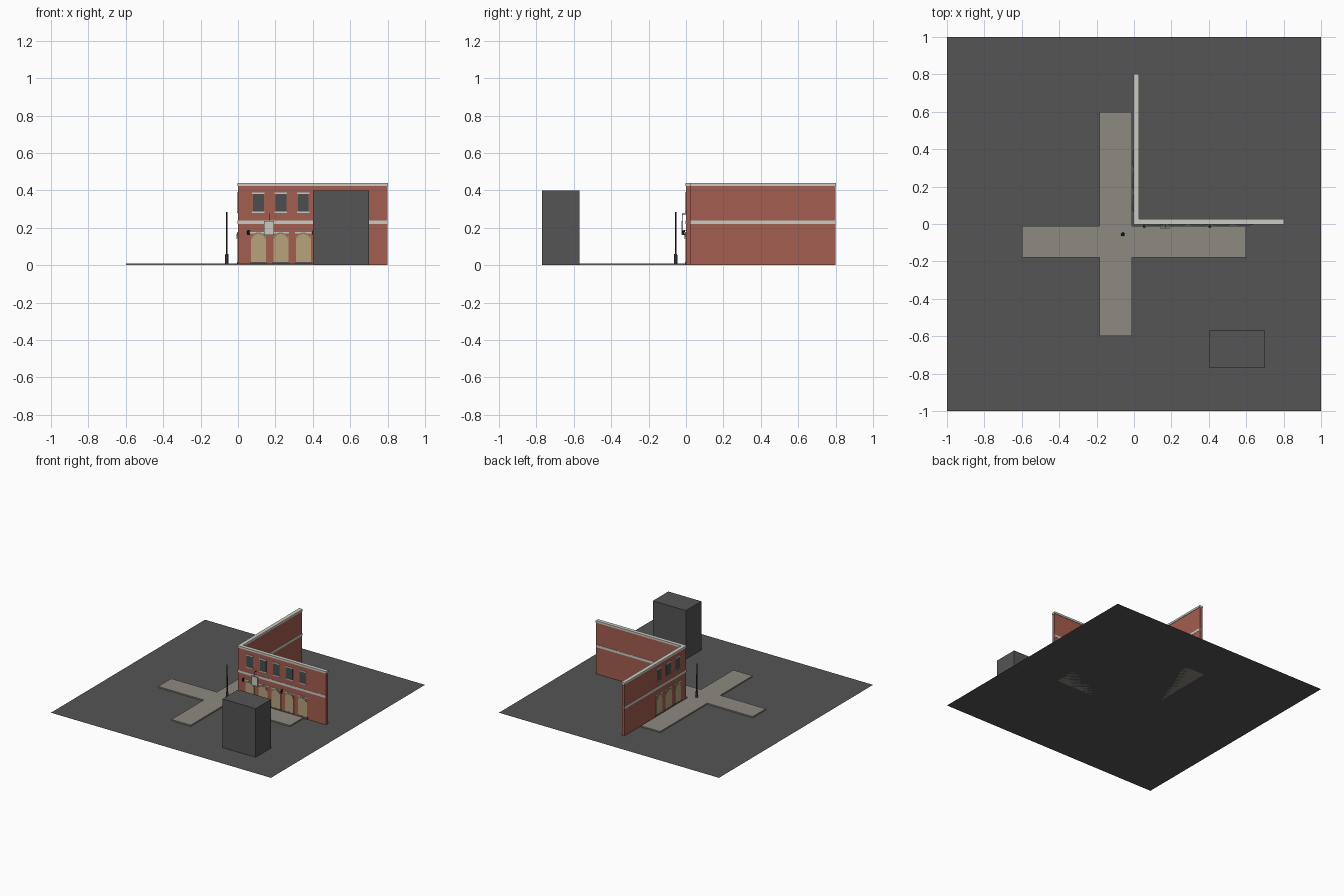
import bpy, bmesh, math

if "Cube" in bpy.data.objects:
    bpy.data.objects.remove(bpy.data.objects["Cube"])


def material(name, rgb):
    m = bpy.data.materials.new(name)
    m.diffuse_color = (*rgb, 1)
    m.use_nodes = True
    m.node_tree.nodes["Principled BSDF"].inputs["Base Color"].default_value = m.diffuse_color
    return m


ASPHALT = material("dark grey", (0.09, 0.09, 0.09))
PAVING = material("warm grey paving", (0.27, 0.25, 0.22))
BRICK = material("red brick", (0.37, 0.11, 0.08))
STONE = material("pale stone", (0.6, 0.6, 0.56))
TAN = material("tan timber", (0.48, 0.36, 0.2))
BROWN = material("dark tan", (0.3, 0.21, 0.12))
GLASS = material("dark glass", (0.07, 0.075, 0.08))
METAL = material("black metal", (0.03, 0.03, 0.03))


def finish(name, bm, mat):
    bmesh.ops.recalc_face_normals(bm, faces=bm.faces)
    me = bpy.data.meshes.new(name)
    bm.to_mesh(me)
    bm.free()
    me.materials.append(mat)
    ob = bpy.data.objects.new(name, me)
    bpy.context.collection.objects.link(ob)
    return ob


def box(name, x, y, z, mat):
    """Box from (min, max) pairs."""
    bm = bmesh.new()
    bmesh.ops.create_cube(bm, size=1)
    for v in bm.verts:
        v.co = [r[0] if c < 0 else r[1] for r, c in zip((x, y, z), v.co)]
    return finish(name, bm, mat)


def prism(name, pts, depth, mat):
    """Extrude a 3D outline along a vector."""
    bm = bmesh.new()
    f = bm.faces.new([bm.verts.new(p) for p in pts])
    new = bmesh.ops.extrude_face_region(bm, geom=[f], use_keep_orig=True)["geom"]
    bmesh.ops.translate(bm, vec=depth, verts=[g for g in new if isinstance(g, bmesh.types.BMVert)])
    return finish(name, bm, mat)


def post(name, x, y, z0, z1, r0, r1, mat, sides=12):
    bm = bmesh.new()
    bmesh.ops.create_cone(bm, cap_ends=True, segments=sides, radius1=r0, radius2=r1, depth=z1 - z0)
    bmesh.ops.translate(bm, vec=(x, y, (z0 + z1) / 2), verts=bm.verts)
    return finish(name, bm, mat)


# Ground sheet and crossing pavements
bm = bmesh.new()
bmesh.ops.create_grid(bm, x_segments=1, y_segments=1, size=1)
finish("ground", bm, ASPHALT)
a, b, e = -0.185, -0.01, 0.6
c, d = -0.18, -0.01
cross = [(a, -e), (b, -e), (b, c), (e, c), (e, d), (b, d),
         (b, e), (a, e), (a, d), (-e, d), (-e, c), (a, c)]
prism("pavement", [(x, y, 0) for x, y in cross], (0, 0, 0.01), PAVING)

# Neighbouring plain block
box("grey_block", (0.4, 0.7), (-0.77, -0.57), (0, 0.4), ASPHALT)

# Corner walls with string course and coping
T = 0.023
box("front_wall", (0, 0.8), (0, T), (0, 0.422), BRICK)
box("side_wall", (0, T), (T, 0.8), (0, 0.422), BRICK)
for label, z, o in (("string_course", (0.22, 0.24), 0.002), ("coping", (0.422, 0.438), 0.004)):
    end = 0.799 if label == "string_course" else 0.802
    box("front_" + label, (-o, end), (-o, T + o), z, STONE)
    box("side_" + label, (-o, T + o), (T + o, end), z, STONE)


# Facade fittings, placed along either street face
def panel(name, u, w, z, out, mat, side):
    along, proud = (u - w / 2, u + w / 2), (-out, 0.002)
    if side:
        box("side_" + name, proud, along, z, mat)
    else:
        box("front_" + name, along, proud, z, mat)


def arch(name, u, r, z, h, out, mat, side):
    arc = [(u + r * math.cos(t * math.pi / 10), z + h * math.sin(t * math.pi / 10)) for t in range(11)]
    if side:
        prism("side_" + name, [(0, p, q) for p, q in arc], (-out, 0, 0), mat)
    else:
        prism("front_" + name, [(p, 0, q) for p, q in arc], (0, -out, 0), mat)


for side, count in ((False, 5), (True, 3)):
    for i in range(count):
        u = 0.109 + 0.12 * i
        # upper window
        panel("window_glass", u, 0.058, (0.288, 0.38), 0.003, GLASS, side)
        panel("window_lintel", u, 0.066, (0.38, 0.389), 0.005, STONE, side)
        panel("window_sill", u, 0.066, (0.28, 0.288), 0.006, STONE, side)
        # ground floor shopfront
        panel("shop_panel", u, 0.08, (0.018, 0.155), 0.004, TAN, side)
        panel("shop_plinth", u, 0.092, (0, 0.018), 0.005, ASPHALT, side)
        panel("shop_lintel", u, 0.09, (0.168, 0.178), 0.003, STONE, side)
        arch("shop_arch", u, 0.04, 0.143, 0.032, 0.005, BROWN, side)
        arch("shop_fanlight", u, 0.033, 0.14, 0.026, 0.007, TAN, side)

# Wall lanterns
for x in (0.055, 0.405):
    box("lantern_arm", (x - 0.003, x + 0.003), (-0.014, 0), (0.184, 0.188), METAL)
    post("lantern", x, -0.014, 0.16, 0.184, 0.005, 0.008, METAL, 8)

# Hanging sign
box("sign_board", (0.14, 0.192), (-0.024, -0.017), (0.16, 0.235), STONE)
box("sign_hanger", (0.165, 0.169), (-0.022, -0.018), (0.235, 0.276), METAL)
box("sign_arm", (0.165, 0.169), (-0.022, 0), (0.272, 0.276), METAL)

# Street lamp post
post("lamp_base", -0.06, -0.055, 0.008, 0.06, 0.01, 0.008, METAL)
post("lamp_shaft", -0.06, -0.055, 0.06, 0.285, 0.005, 0.004, METAL)
